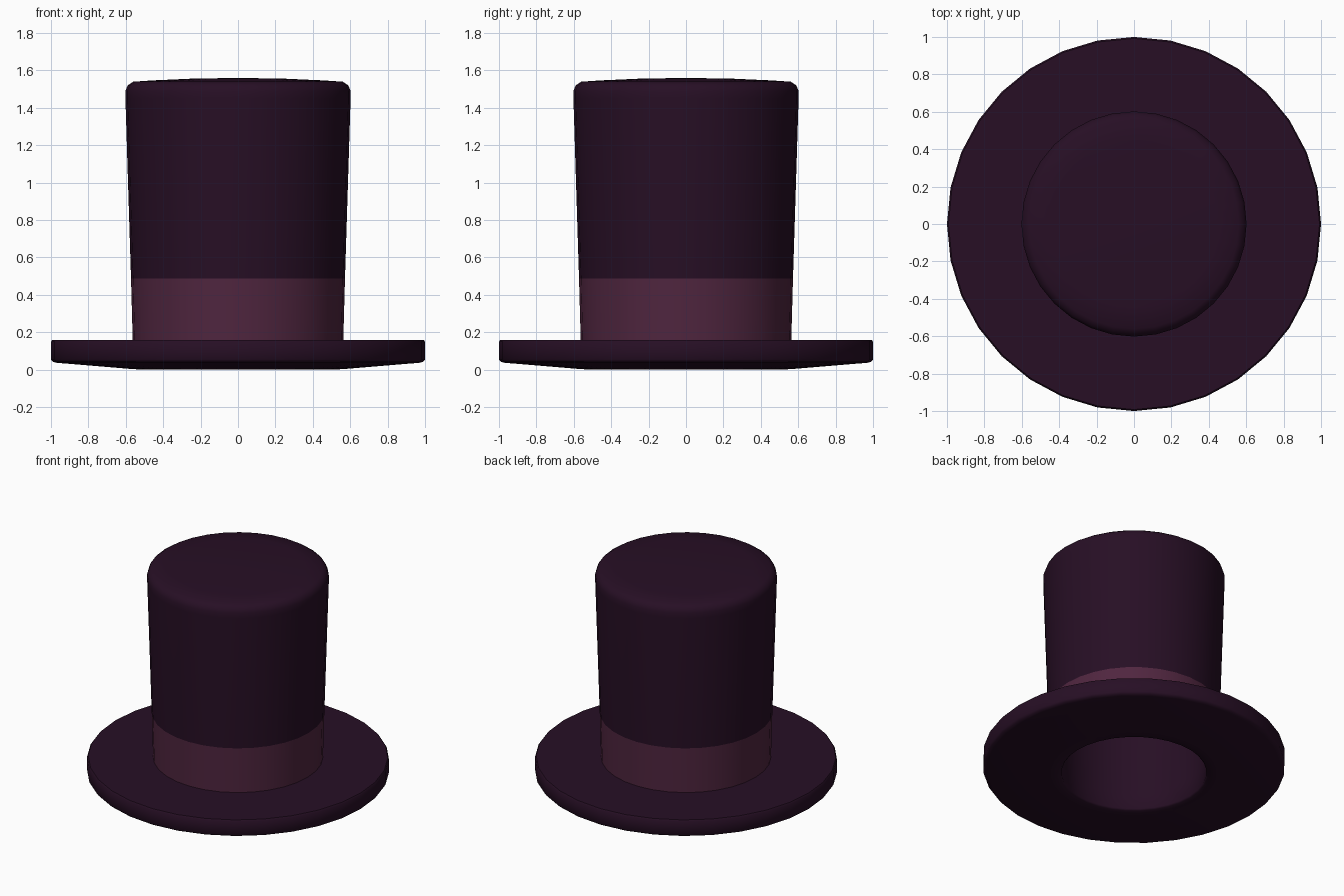
import bpy, bmesh, math

if "Cube" in bpy.data.objects:
    bpy.data.objects.remove(bpy.data.objects["Cube"])

SIDES = 32

def material(name, rgb):
    m = bpy.data.materials.new(name)
    m.diffuse_color = (*rgb, 1)
    m.use_nodes = True
    m.node_tree.nodes["Principled BSDF"].inputs["Base Color"].default_value = m.diffuse_color
    return m

felt = material("dark plum felt", (0.020, 0.0046, 0.018))
ribbon = material("mauve ribbon", (0.080, 0.019, 0.050))

def lathe(name, profile, mats):
    """Revolve an (r, z) profile about z; r = 0 becomes a pole."""
    bm = bmesh.new()
    rings = []
    for r, z in profile:
        if r == 0:
            rings.append([bm.verts.new((0, 0, z))] * SIDES)
        else:
            rings.append([bm.verts.new((r * math.cos(i * math.tau / SIDES),
                                        r * math.sin(i * math.tau / SIDES), z))
                          for i in range(SIDES)])
    for a, b in zip(rings, rings[1:]):
        for i in range(SIDES):
            j = (i + 1) % SIDES
            bm.faces.new(list(dict.fromkeys((a[i], a[j], b[j], b[i]))))
    bmesh.ops.recalc_face_normals(bm, faces=bm.faces)
    # ribbon: outer wall faces just above the brim
    for f in bm.faces:
        c = f.calc_center_median()
        if 0.17 < c.z < 0.48 and math.hypot(c.x, c.y) > 0.53:
            f.material_index = 1
    me = bpy.data.meshes.new(name)
    bm.to_mesh(me)
    bm.free()
    for m in mats:
        me.materials.append(m)
    ob = bpy.data.objects.new(name, me)
    bpy.context.collection.objects.link(ob)
    bpy.context.view_layer.objects.active = ob
    ob.select_set(True)
    bpy.ops.object.shade_smooth_by_angle(angle=math.radians(50))
    ob.select_set(False)
    return ob

# Closed shell: hollow inside, brim underside, brim edge, ribbon wall, crown
profile = [
    (0, 1.49), (0.50, 1.48), (0.53, 1.44), (0.49, 0.16), (0.48, 0.01), (0.49, 0.0),
    (0.56, 0.003), (0.97, 0.037), (0.99, 0.042), (1.0, 0.055),
    (1.0, 0.15), (0.992, 0.16), (0.563, 0.16),
    (0.572, 0.487), (0.602, 1.45), (0.602, 1.49), (0.59, 1.52),
    (0.56, 1.54), (0.45, 1.547), (0.25, 1.556), (0, 1.56),
]
lathe("top_hat", profile, [felt, ribbon])
